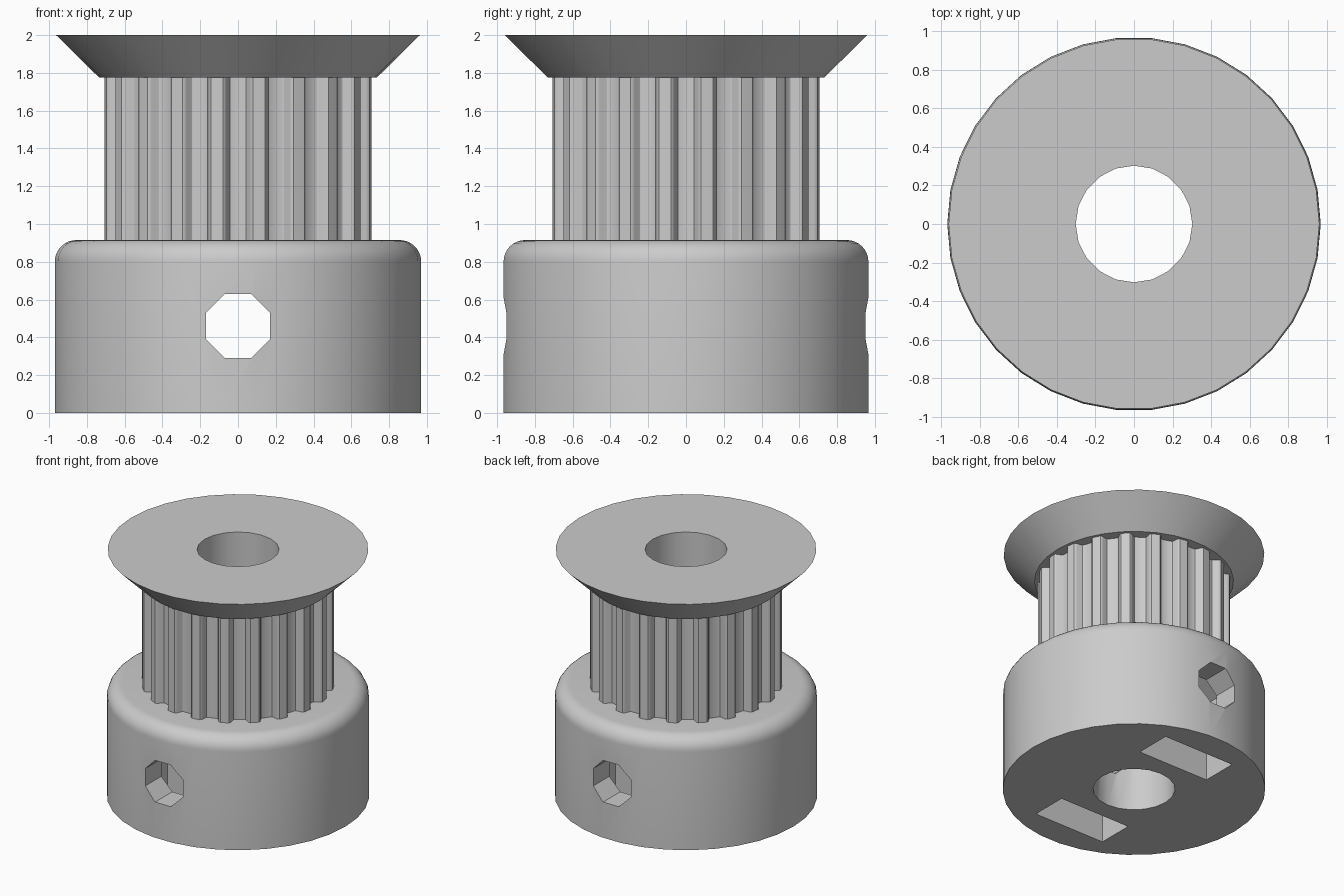
import bpy, bmesh, math
from mathutils import Matrix, Vector

cube = bpy.data.objects.get("Cube")
if cube:
    bpy.data.objects.remove(cube, do_unlink=True)

grey = bpy.data.materials.new("light grey")
grey.use_nodes = True
grey.diffuse_color = (0.6, 0.6, 0.6, 1)
grey.node_tree.nodes["Principled BSDF"].inputs["Base Color"].default_value = (0.6, 0.6, 0.6, 1)

BASE_TOP, TEETH_TOP, TOP = 0.915, 1.775, 2.0
BASE_R, SIDES, TEETH = 0.97, 34, 20
HOLE_Z = 0.46


def new_object(name, bm):
    bmesh.ops.recalc_face_normals(bm, faces=bm.faces)
    mesh = bpy.data.meshes.new(name)
    bm.to_mesh(mesh)
    bm.free()
    mesh.materials.append(grey)
    obj = bpy.data.objects.new(name, mesh)
    bpy.context.collection.objects.link(obj)
    return obj


def circle(radius, sides, turn=0.0):
    step = math.tau / sides
    return [(radius * math.cos(i * step + turn), radius * math.sin(i * step + turn))
            for i in range(sides)]


def stack(name, rings, matrix=Matrix()):
    """Solid made by joining (outline, height) rings of equal point count."""
    bm = bmesh.new()
    loops = [[bm.verts.new(matrix @ Vector((x, y, z))) for x, y in outline]
             for outline, z in rings]
    for low, high in zip(loops, loops[1:]):
        for i in range(len(low)):
            j = (i + 1) % len(low)
            bm.faces.new((low[i], low[j], high[j], high[i]))
    bm.faces.new(loops[0][::-1])
    bm.faces.new(loops[-1])
    return new_object(name, bm)


def cut(obj, cutters):
    bpy.context.view_layer.objects.active = obj
    for cutter in cutters:
        cutter.hide_render = True
        mod = obj.modifiers.new("cut", 'BOOLEAN')
        mod.operation, mod.solver, mod.object = 'DIFFERENCE', 'EXACT', cutter
        bpy.ops.object.modifier_apply(modifier=mod.name)


# Hub with a rounded top edge
ROUND = 0.115
rings = [(circle(BASE_R, SIDES), 0)]
for i in range(9):
    a = math.pi / 2 * i / 8
    r = BASE_R - ROUND + ROUND * math.cos(a)
    rings.append((circle(r, SIDES), BASE_TOP - ROUND + ROUND * math.sin(a)))
hub = stack("hub", rings)

# Toothed barrel: each groove is a rounded trapezoid, as (half width, depth)
BARREL_R = 0.711
half = [(0.079, 0), (0.069, 0.006), (0.063, 0.014), (0.048, 0.048), (0.043, 0.055), (0.036, 0.058)]
groove = [(-w, d) for w, d in half] + [(w, d) for w, d in reversed(half)]
outer_x = math.sqrt(BARREL_R ** 2 - half[0][0] ** 2)
outline = []
for t in range(TEETH):
    a = math.tau * t / TEETH
    c, s = math.cos(a), math.sin(a)
    outline += [((outer_x - d) * c - w * s, (outer_x - d) * s + w * c) for w, d in groove]
    mid = a + math.pi / TEETH
    outline.append((BARREL_R * math.cos(mid), BARREL_R * math.sin(mid)))
barrel = stack("toothed_barrel", [(outline, BASE_TOP), (outline, TEETH_TOP)])

# Flared belt retainer
flange = stack("flange", [(circle(0.735, SIDES), TEETH_TOP), (circle(0.963, SIDES), TOP)])

# Cutters: shaft bore, cross screw hole, and a pointed nut slot on each side
bore = stack("bore_cutter", [(circle(0.303, 20), -0.2), (circle(0.303, 20), TOP + 0.2)])
upright = Matrix.Rotation(math.pi / 2, 4, 'X')
octagon = circle(0.184, 8, math.pi / 8)
screw = stack("screw_cutter", [(octagon, -1.2), (octagon, 1.2)],
              Matrix.Translation((0, 0, HOLE_Z)) @ upright)
nut_outline = [(-0.32, -0.1), (0.32, -0.1), (0.32, HOLE_Z + 0.185),
               (0, HOLE_Z + 0.37), (-0.32, HOLE_Z + 0.185)]
slots = [stack("nut_cutter", [(nut_outline, y), (nut_outline, y + 0.295)], upright)
         for y in (-0.745, 0.45)]

cut(hub, [bore, screw] + slots)
cut(barrel, [bore])
cut(flange, [bore])
for helper in [bore, screw] + slots:
    bpy.data.objects.remove(helper, do_unlink=True)

# Smooth the round walls, keep the hard edges
bpy.ops.object.select_all(action='DESELECT')
for obj in (hub, barrel, flange):
    obj.select_set(True)
bpy.context.view_layer.objects.active = hub
bpy.ops.object.shade_smooth_by_angle(angle=math.radians(30))
